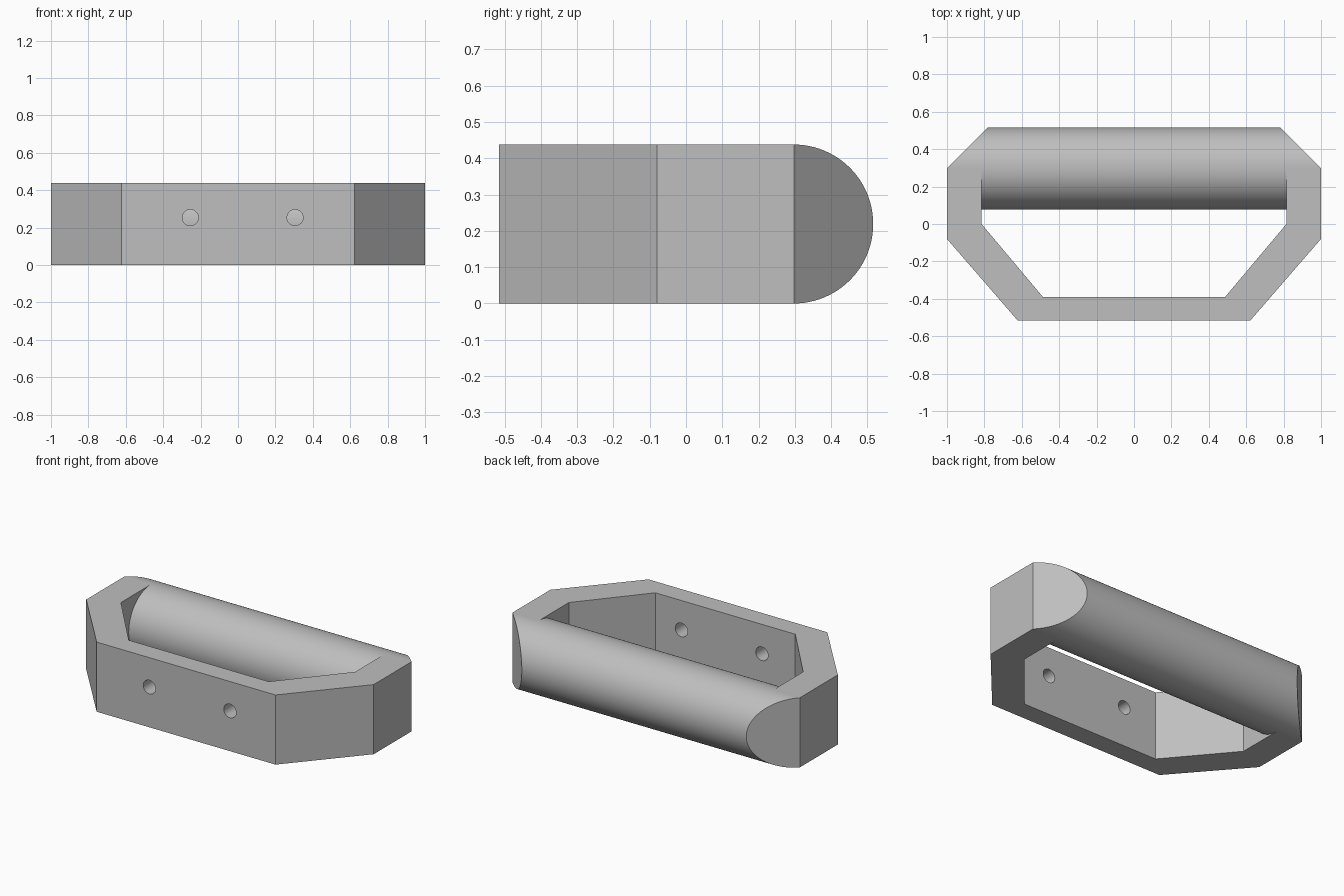
import bpy, bmesh, math

cube = bpy.data.objects.get("Cube")
if cube:
    bpy.data.objects.remove(cube)

H = 0.438          # overall height
R = H / 2          # bar radius
BAR_Y = 0.297      # bar axis
SEGMENTS = 96

grey = bpy.data.materials.new("plain grey")
colour = (0.52, 0.52, 0.52, 1)
grey.use_nodes = True
grey.diffuse_color = colour
grey.node_tree.nodes["Principled BSDF"].inputs["Base Color"].default_value = colour


def add_object(name, bm):
    bmesh.ops.recalc_face_normals(bm, faces=bm.faces)
    mesh = bpy.data.meshes.new(name)
    bm.to_mesh(mesh)
    bm.free()
    mesh.materials.append(grey)
    obj = bpy.data.objects.new(name, mesh)
    bpy.context.collection.objects.link(obj)
    return obj


def smooth(obj):
    bpy.ops.object.select_all(action='DESELECT')
    obj.select_set(True)
    bpy.context.view_layer.objects.active = obj
    bpy.ops.object.shade_smooth_by_angle(angle=math.radians(30))


# Angled frame: mirrored plan strip, extruded upwards
outer = [(1, BAR_Y), (1, -0.08), (0.622, -0.516)]
inner = [(0.815, BAR_Y), (0.815, 0), (0.487, -0.39)]
mirror = lambda pts: [(-x, y) for x, y in reversed(pts)]
outer += mirror(outer)
inner += mirror(inner)
bm = bmesh.new()
a, b = ([bm.verts.new((x, y, 0)) for x, y in line] for line in (outer, inner))
for i in range(len(a) - 1):
    bm.faces.new((a[i], a[i + 1], b[i + 1], b[i]))
result = bmesh.ops.extrude_face_region(bm, geom=bm.faces[:])
top = [g for g in result["geom"] if isinstance(g, bmesh.types.BMVert)]
bmesh.ops.translate(bm, verts=top, vec=(0, 0, H))
frame = add_object("frame", bm)

# Two screw holes through the front wall
for i, x in enumerate((-0.255, 0.305)):
    bm = bmesh.new()
    bmesh.ops.create_cone(bm, cap_ends=True, segments=32, radius1=0.043,
                          radius2=0.043, depth=0.4)
    cutter = add_object(f"screw_hole_cutter_{i + 1}", bm)
    cutter.location = (x, -0.45, 0.253)
    cutter.rotation_euler.x = math.pi / 2
    cutter.hide_render = True
    cutter.display_type = 'WIRE'
    mod = frame.modifiers.new("screw_hole", 'BOOLEAN')
    mod.operation = 'DIFFERENCE'
    mod.solver = 'EXACT'
    mod.object = cutter
    bpy.context.view_layer.objects.active = frame
    bpy.context.view_layer.update()
    bpy.ops.object.modifier_apply(modifier=mod.name)
    bpy.data.objects.remove(cutter)
smooth(frame)

# Round bar: back half mitred at the corners, front half ending inside the arms
bm = bmesh.new()
rings = {1: [], -1: []}
for i in range(SEGMENTS):
    t = 2 * math.pi * i / SEGMENTS
    dy = R * math.sin(t)
    half = 1 - (dy if dy > 0 else -dy * 0.5)
    for side, ring in rings.items():
        ring.append(bm.verts.new((side * half, BAR_Y + dy, R + R * math.cos(t))))
right, left = rings[-1], rings[1]
for i in range(SEGMENTS):
    j = (i + 1) % SEGMENTS
    bm.faces.new((right[i], right[j], left[j], left[i]))
for ring in rings.values():
    bm.faces.new(ring[:SEGMENTS // 2 + 1])
    bm.faces.new(ring[SEGMENTS // 2:] + ring[:1])
smooth(add_object("round_bar", bm))
